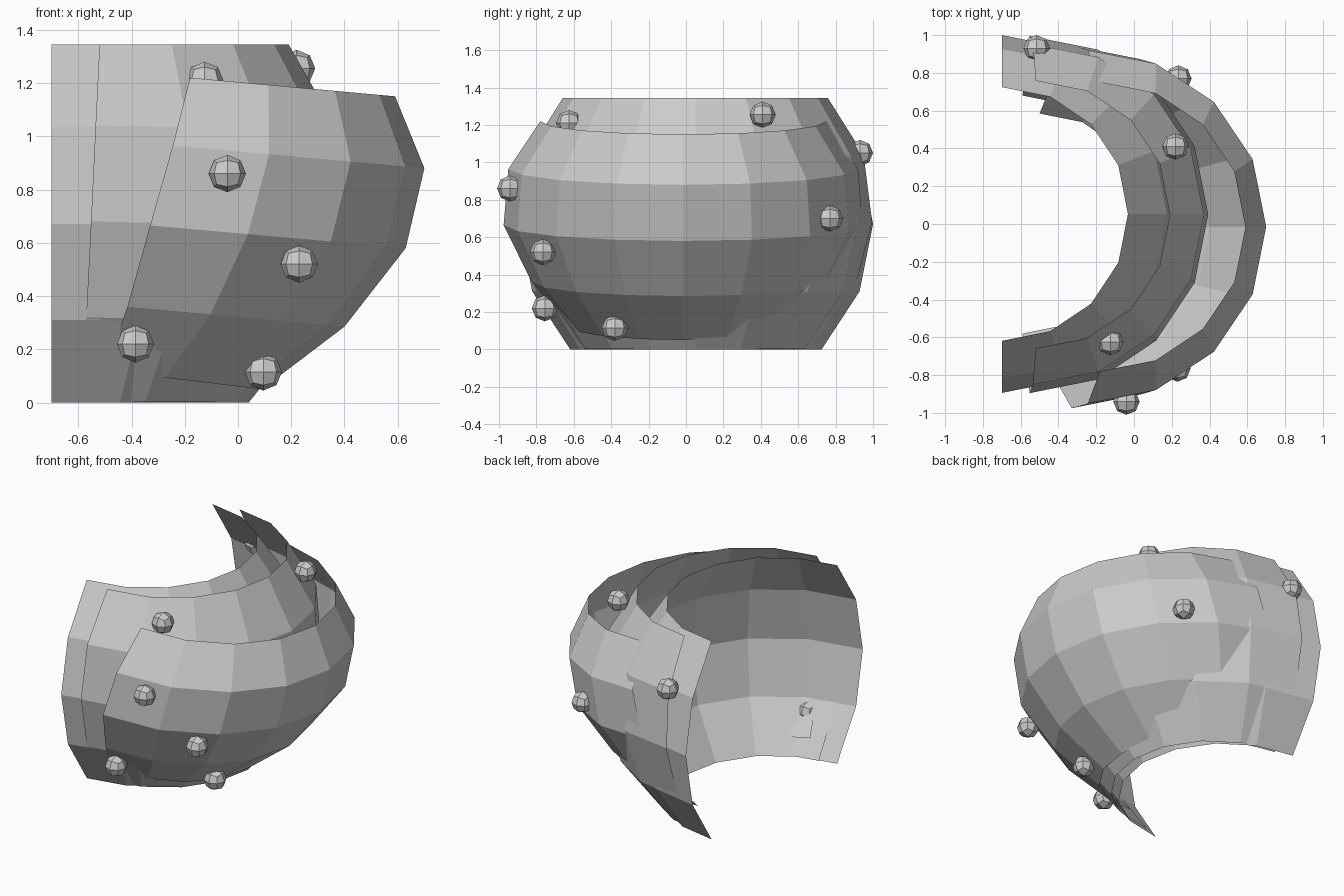
import bpy, bmesh
from math import sin, cos, pi
from mathutils import Vector

if "Cube" in bpy.data.objects:
    bpy.data.objects.remove(bpy.data.objects["Cube"])

# Shared plan outline of a plate, a half circle: (reach toward the apex, sideways fraction)
PLAN = [(sin(i * pi / 8), -cos(i * pi / 8)) for i in range(9)]


def plate(name, centre_y, rings):
    """Curved sheet; each ring = (end x, apex x, half width, end z, apex z)."""
    bm = bmesh.new()
    grid = []
    for x0, x1, w, z0, z1 in rings:
        grid.append([bm.verts.new((x0 + (x1 - x0) * u, centre_y + w * v, z0 + (z1 - z0) * u))
                     for u, v in PLAN])
    for a, b in zip(grid, grid[1:]):
        for i in range(len(PLAN) - 1):
            bm.faces.new((b[i], b[i + 1], a[i + 1], a[i]))
    finish(name, bm)


def stud(name, pos, radius=.07):
    """Low-poly round rivet made from a subdivided cube."""
    bm = bmesh.new()
    bmesh.ops.create_cube(bm, size=1)
    bmesh.ops.subdivide_edges(bm, edges=bm.edges[:], cuts=1, use_grid_fill=True)
    for v in bm.verts:
        v.co = v.co.normalized() * radius + Vector(pos)
    finish(name, bm)


def finish(name, bm):
    mesh = bpy.data.meshes.new(name)
    bm.to_mesh(mesh)
    bm.free()
    bpy.context.collection.objects.link(bpy.data.objects.new(name, mesh))


# Three overlapping plates, inner to outer
plate("inner_plate", .053, [
    (-.7, -.032, .672, 1.345, 1.345), (-.7, .175, .875, 1.035, 1.035),
    (-.7, .247, .947, .67, .67), (-.7, .175, .875, .31, .31), (-.7, -.032, .672, 0, 0)])
plate("middle_plate", .05, [
    (-.52, .19, .708, 1.345, 1.345), (-.535, .37, .90, 1.04, 1.03),
    (-.552, .393, .945, .68, .66), (-.57, .28, .852, .32, .30), (-.59, .04, .63, .005, 0)])
plate("outer_plate", -.015, [
    (-.18, .59, .765, 1.22, 1.15), (-.245, .70, .935, .965, .88),
    (-.33, .63, .96, .665, .58), (-.415, .40, .81, .36, .285), (-.5, .09, .60, .12, .05)])

# Rivets scattered over the plates
for i, p in enumerate([(-.04, -.94, .86), (.23, -.765, .52), (-.385, -.755, .22), (.095, -.38, .115),
                       (-.125, -.625, 1.21), (.22, .41, 1.255), (.235, .77, .70), (-.515, .93, 1.05)]):
    stud(f"rivet_{i + 1}", p)
